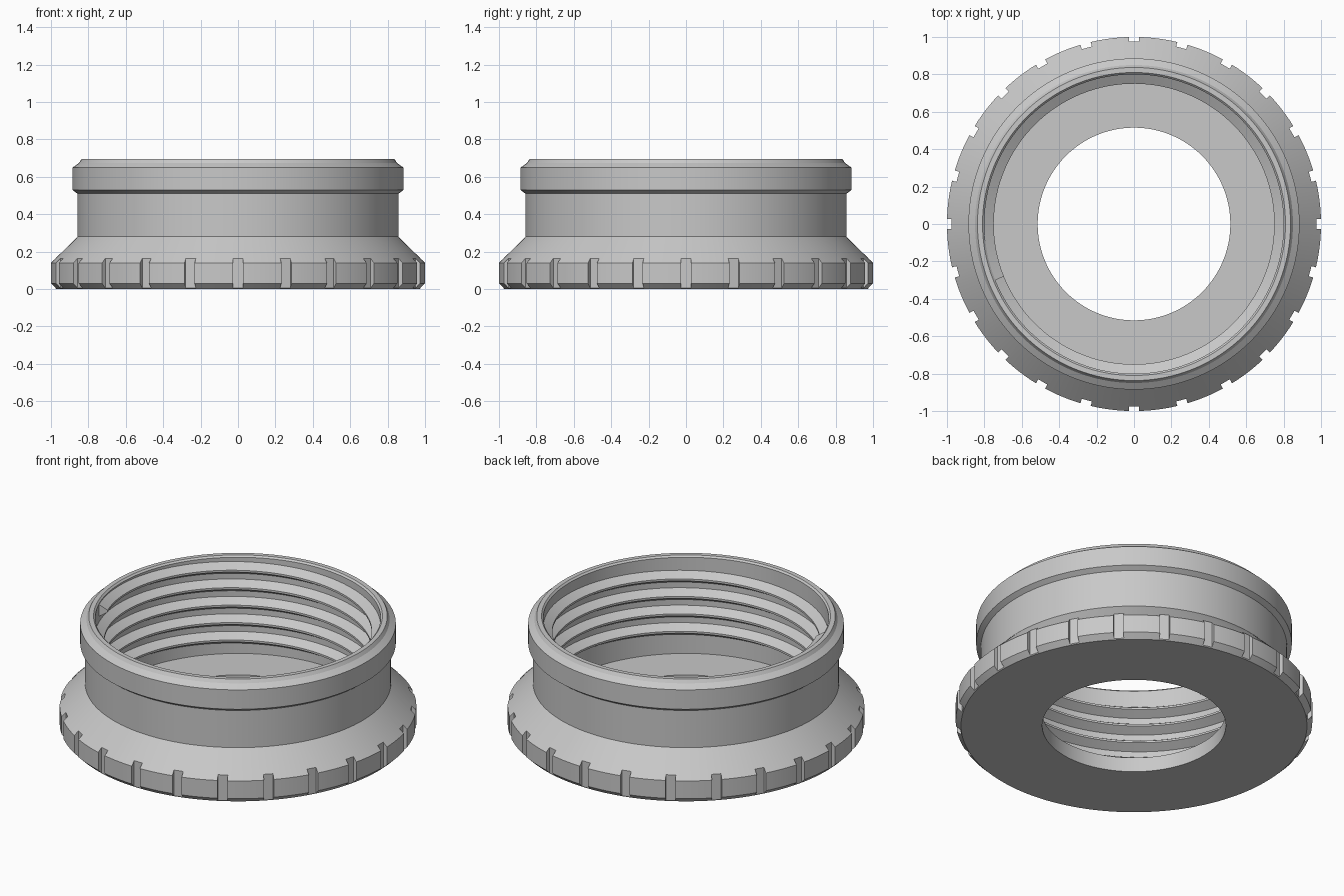
import bpy, bmesh
from math import pi, sin, cos, radians
from mathutils import Matrix

cube = bpy.data.objects.get("Cube")
if cube:
    bpy.data.objects.remove(cube, do_unlink=True)

grey = bpy.data.materials.new("light grey")
grey.use_nodes = True
grey.diffuse_color = (0.58, 0.58, 0.58, 1)
grey.node_tree.nodes["Principled BSDF"].inputs["Base Color"].default_value = (0.58, 0.58, 0.58, 1)


def make(name, bm):
    bmesh.ops.recalc_face_normals(bm, faces=bm.faces)
    mesh = bpy.data.meshes.new(name)
    bm.to_mesh(mesh)
    bm.free()
    mesh.materials.append(grey)
    ob = bpy.data.objects.new(name, mesh)
    bpy.context.collection.objects.link(ob)
    return ob


def select(ob):
    bpy.ops.object.select_all(action='DESELECT')
    ob.select_set(True)
    bpy.context.view_layer.objects.active = ob


def bridge(bm, a, b):
    n = len(a)
    for i in range(n):
        j = (i + 1) % n
        bm.faces.new((a[i], a[j], b[j], b[i]))


def section(bm, points, angle, lift=0):
    return [bm.verts.new((r * cos(angle), r * sin(angle), z + lift)) for r, z in points]


# Collar body: closed (radius, height) profile turned around z
SEGMENTS = 192
FLOOR = 0.09
profile = [(0.515, 0), (0.97, 0), (1.0, 0.03), (1.0, 0.14), (0.858, 0.28),
           (0.858, 0.51), (0.885, 0.53), (0.885, 0.65), (0.85, 0.674),
           (0.837, 0.695), (0.81, 0.695), (0.80, 0.685), (0.80, FLOOR), (0.515, FLOOR)]
bm = bmesh.new()
rings = [section(bm, profile, 2 * pi * i / SEGMENTS) for i in range(SEGMENTS)]
for i in range(SEGMENTS):
    bridge(bm, rings[i], rings[(i + 1) % SEGMENTS])
body = make("collar_body", bm)

# Grip notches around the flange
bm = bmesh.new()
for i in range(24):
    place = (Matrix.Rotation(2 * pi * i / 24, 4, 'Z') @ Matrix.Translation((1.075, 0, 0.15))
             @ Matrix.Diagonal((0.2, 0.056, 0.4, 1)))
    bmesh.ops.create_cube(bm, size=1, matrix=place)
cutter = make("notch_cutter", bm)
cutter.hide_render = True
cut = body.modifiers.new("notches", 'BOOLEAN')
cut.operation = 'DIFFERENCE'
cut.solver = 'EXACT'
cut.object = cutter
select(body)
bpy.ops.object.modifier_apply(modifier=cut.name)
bpy.data.objects.remove(cutter, do_unlink=True)

# Internal screw thread: a tapered ridge swept along a helix
PITCH, TURNS, STEPS = 0.108, 4.5, 128
ridge = [(0.806, -0.04), (0.75, -0.006), (0.75, 0.006), (0.806, 0.04)]
bm = bmesh.new()
count = int(TURNS * STEPS)
coils = [section(bm, ridge, radians(202) - 2 * pi * i / STEPS, 0.645 - PITCH * i / STEPS)
         for i in range(count + 1)]
for a, b in zip(coils, coils[1:]):
    bridge(bm, a, b)
bm.faces.new(coils[0])
bm.faces.new(coils[-1])
thread = make("inner_thread", bm)

for ob in (body, thread):
    select(ob)
    bpy.ops.object.shade_smooth_by_angle(angle=radians(20))
